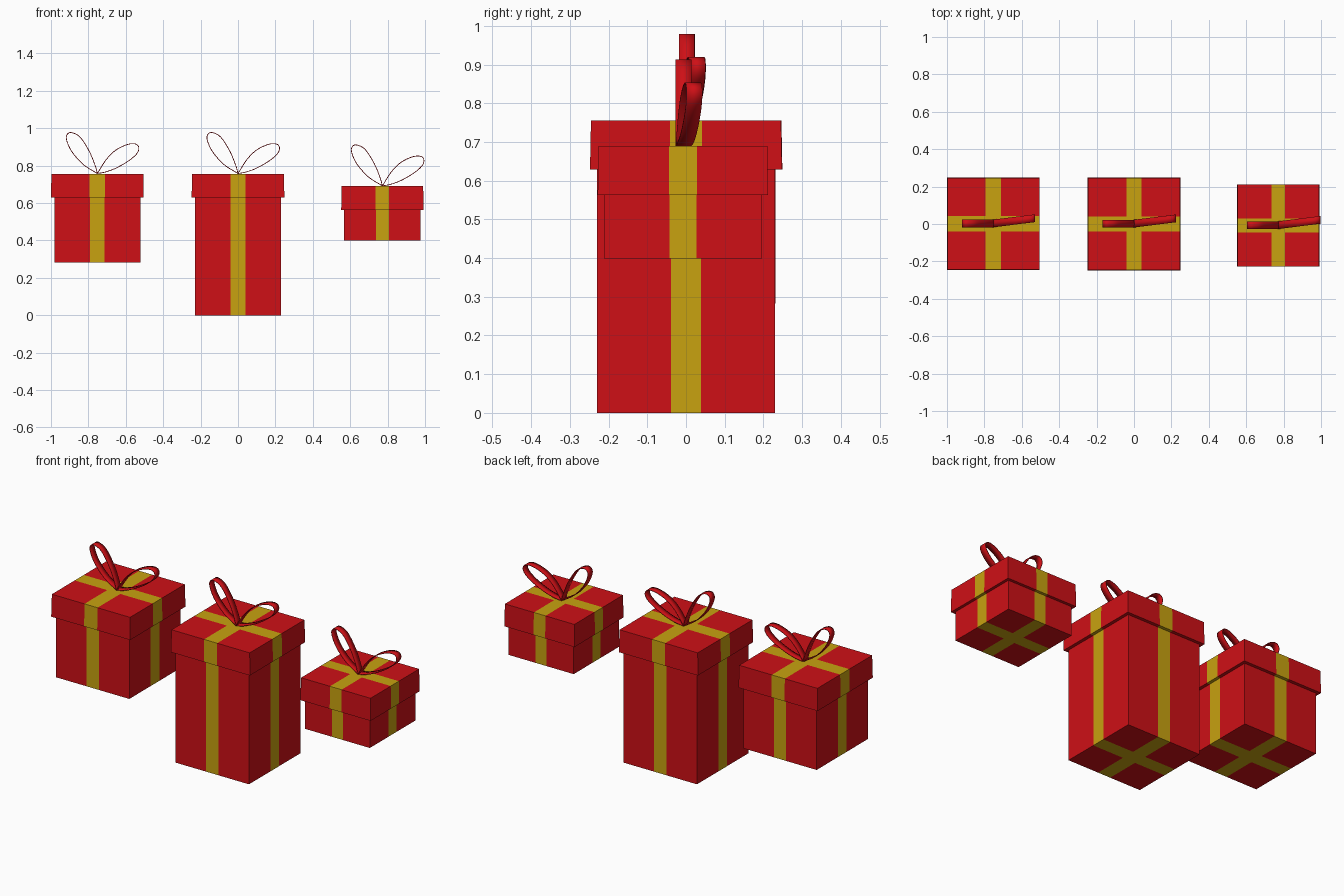
import bpy, bmesh
from mathutils import Vector

if "Cube" in bpy.data.objects:
    bpy.data.objects.remove(bpy.data.objects["Cube"])


def material(name, color):
    m = bpy.data.materials.new(name)
    m.diffuse_color = color
    m.use_nodes = True
    m.node_tree.nodes["Principled BSDF"].inputs["Base Color"].default_value = m.diffuse_color
    return m


RED = material("red_paper", (0.62, 0.005, 0.008, 1))
GOLD = material("gold_band", (0.58, 0.36, 0.005, 1))


def add_object(name, bm, mats):
    me = bpy.data.meshes.new(name)
    bm.to_mesh(me)
    bm.free()
    for m in mats:
        me.materials.append(m)
    ob = bpy.data.objects.new(name, me)
    bpy.context.collection.objects.link(ob)
    return ob


def banded_box(name, cx, cy, z0, z1, half0, half1, band):
    """Box with a gold cross band cut flush into every side."""
    bm = bmesh.new()
    bmesh.ops.create_cube(bm, size=2)
    for v in bm.verts:
        h = half1 if v.co.z > 0 else half0
        v.co = (v.co.x * h, v.co.y * h, z1 if v.co.z > 0 else z0)
    for axis in (Vector((1, 0, 0)), Vector((0, 1, 0))):
        for s in (-1, 1):
            bmesh.ops.bisect_plane(bm, geom=bm.verts[:] + bm.edges[:] + bm.faces[:],
                                   plane_co=axis * s * band, plane_no=axis)
    for f in bm.faces:
        c = f.calc_center_median()
        f.material_index = int(abs(c.x) < band or abs(c.y) < band)
    ob = add_object(name, bm, (RED, GOLD))
    ob.location = (cx, cy, 0)


def smooth_path(pts, steps=5):
    """Catmull-Rom curve through the points."""
    p = [Vector(q) for q in pts]
    p = [p[0] * 2 - p[1]] + p + [p[-1] * 2 - p[-2]]
    out = []
    for i in range(1, len(p) - 2):
        a, b, c, d = p[i - 1:i + 3]
        for k in range(steps):
            t = k / steps
            out.append(0.5 * (2 * b + (c - a) * t + (2 * a - 5 * b + 4 * c - d) * t ** 2
                              + (3 * b - a - 3 * c + d) * t ** 3))
    return out + [p[-2]]


def bow_loop(name, pts, slant, loc):
    """Ribbon strip following a teardrop profile in the xz plane."""
    bm = bmesh.new()
    rows = [[bm.verts.new((q.x, q.x * slant + s * 0.0205, q.y)) for s in (-1, 1)]
            for q in smooth_path(pts)]
    for a, b in zip(rows, rows[1:]):
        bm.faces.new((a[0], a[1], b[1], b[0]))
    ob = add_object(name, bm, (RED,))
    ob.location = loc
    mod = ob.modifiers.new("thickness", 'SOLIDIFY')
    mod.thickness = 0.004
    mod.offset = 0
    bpy.context.view_layer.objects.active = ob
    ob.select_set(True)
    bpy.ops.object.shade_smooth_by_angle()
    ob.select_set(False)


LEFT = [(0, 0), (-0.075, 0.048), (-0.137, 0.118), (-0.165, 0.182), (-0.159, 0.212),
        (-0.134, 0.218), (-0.091, 0.193), (-0.043, 0.118), (-0.012, 0.043), (0, 0)]
RIGHT = [(0, 0), (0.048, 0.075), (0.10, 0.126), (0.164, 0.156), (0.207, 0.157),
         (0.222, 0.136), (0.210, 0.105), (0.166, 0.067), (0.10, 0.029), (0.043, 0.008), (0, 0)]

# name, centre x, centre y, bottom z, top z, width scale
gifts = [("medium", -0.752, 0.001, 0.283, 0.756, 1.0),
         ("tall", 0.0, 0.0, 0.0, 0.756, 1.0),
         ("small", 0.772, -0.008, 0.399, 0.69, 0.888)]

for name, x, y, bottom, top, s in gifts:
    rim = top - 0.127
    banded_box(name + "_box", x, y, bottom, rim + 0.03, 0.23 * s, 0.23 * s, 0.039 * s)
    banded_box(name + "_lid", x, y, rim, top, 0.248 * s, 0.2455 * s, 0.041 * s)
    loc = (x, y + 0.002, top + 0.002)
    bow_loop(name + "_bow_left", LEFT, 0.0, loc)
    bow_loop(name + "_bow_right", RIGHT, 0.125, loc)
